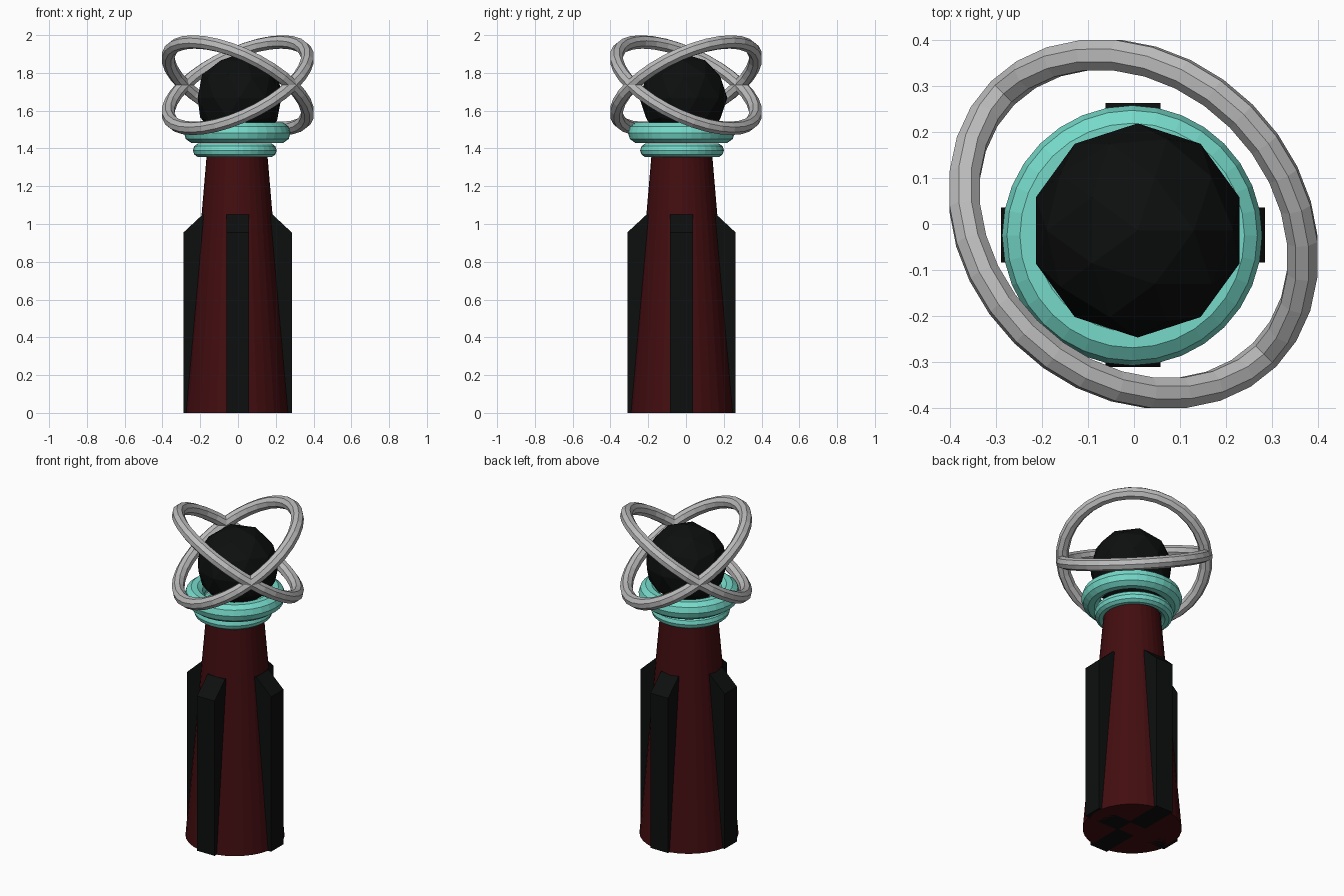
import bpy, bmesh, math
from mathutils import Matrix, Vector

if "Cube" in bpy.data.objects:
    bpy.data.objects.remove(bpy.data.objects["Cube"])


def material(name, rgb):
    m = bpy.data.materials.new(name)
    m.diffuse_color = (*rgb, 1)
    m.use_nodes = True
    m.node_tree.nodes["Principled BSDF"].inputs["Base Color"].default_value = m.diffuse_color
    return m


RED = material("dark red", (0.055, 0.004, 0.005))
BLACK = material("black", (0.004, 0.0045, 0.0045))
TEAL = material("teal", (0.18, 0.70, 0.59))
GREY = material("light grey", (0.50, 0.50, 0.50))


def finish(name, mat):
    ob = bpy.context.object
    ob.name = name
    ob.data.materials.append(mat)
    return ob


def torus(name, mat, loc, major, minor, segs, sides):
    bpy.ops.mesh.primitive_torus_add(location=loc, major_radius=major, minor_radius=minor,
                                     major_segments=segs, minor_segments=sides)
    return finish(name, mat)


# Tapered shaft
bpy.ops.mesh.primitive_cone_add(vertices=32, radius1=0.277, radius2=0.157, depth=1.41,
                                location=(-0.005, -0.022, 0.705))
finish("tapered_shaft", RED)

# Four buttress fins with sloped tops, sunk into the shaft
profile = [(0.05, 0), (0.287, 0), (0.287, 0.955), (0.185, 1.05), (0.05, 1.05)]
for i, side in enumerate(("right", "back", "left", "front")):
    bm = bmesh.new()
    face = bm.faces.new([bm.verts.new((x, -0.06, z)) for x, z in profile])
    ext = bmesh.ops.extrude_face_region(bm, geom=[face])
    new = [v for v in ext["geom"] if isinstance(v, bmesh.types.BMVert)]
    bmesh.ops.translate(bm, verts=new, vec=(0, 0.12, 0))
    bmesh.ops.recalc_face_normals(bm, faces=bm.faces)
    bm.transform(Matrix.Translation((-0.002, -0.024, 0)) @ Matrix.Rotation(i * math.pi / 2, 4, 'Z'))
    me = bpy.data.meshes.new(side + "_fin")
    bm.to_mesh(me)
    bm.free()
    me.materials.append(BLACK)
    bpy.context.collection.objects.link(bpy.data.objects.new(side + "_fin", me))

# Collar rings
torus("lower_collar", TEAL, (-0.017, -0.021, 1.39), 0.185, 0.037, 32, 10)
torus("upper_collar", TEAL, (-0.004, -0.025, 1.483), 0.227, 0.056, 32, 10)

# Faceted orb
bpy.ops.mesh.primitive_ico_sphere_add(subdivisions=2, radius=0.233, location=(0.008, -0.014, 1.668))
finish("orb", BLACK)

# Two crossed orbit rings, tilted either way about a diagonal axis
for name, sign in (("orbit_ring_a", 1), ("orbit_ring_b", -1)):
    ob = torus(name, GREY, (0, 0, 0), 0.403, 0.036, 32, 8)
    ob.data.transform(Matrix.Translation((-0.001, 0, 1.735))
                      @ Matrix.Rotation(sign * math.radians(34.6), 4, Vector((-1, 1, 0)).normalized()))
